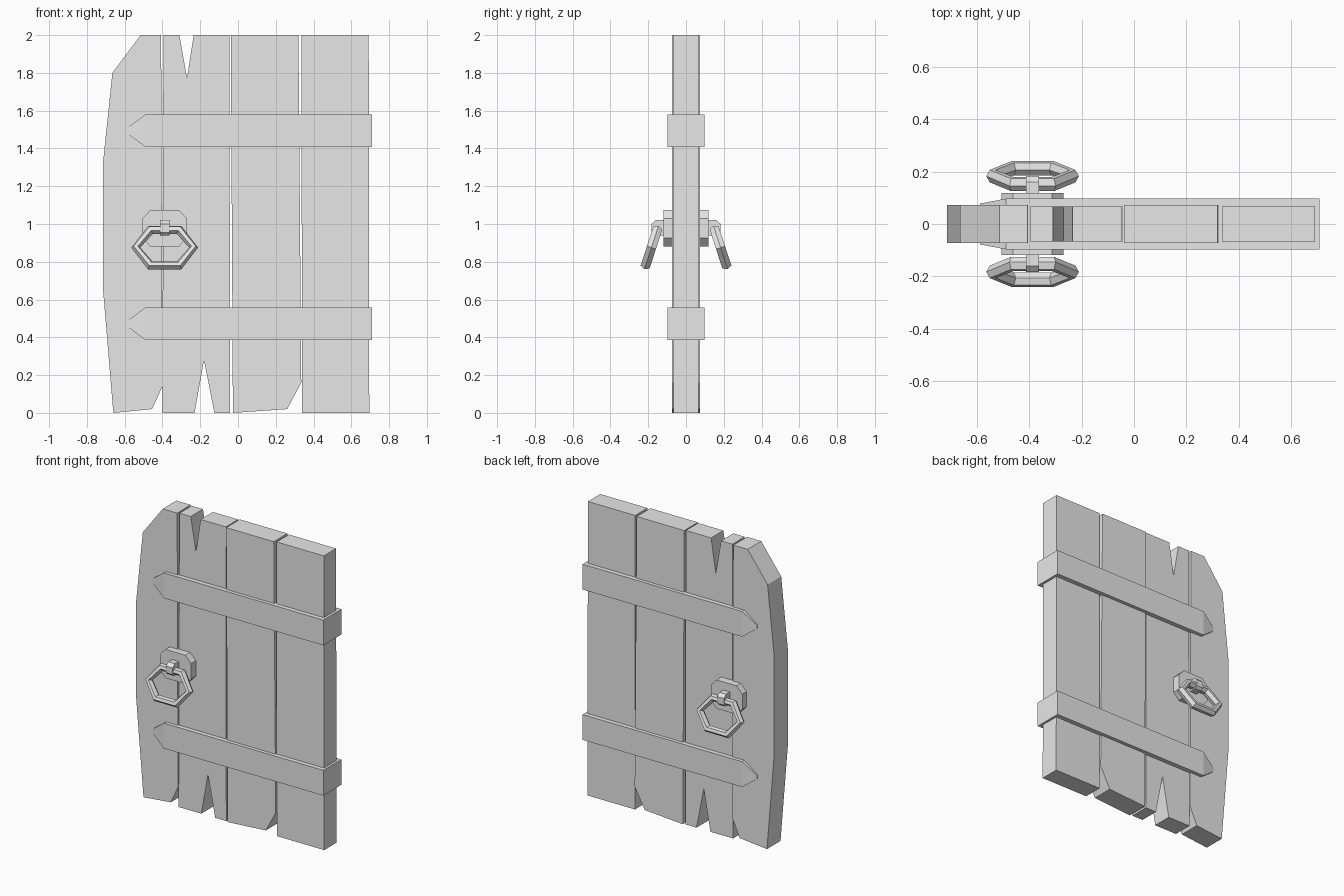
import bpy, bmesh, math

cube = bpy.data.objects.get("Cube")
if cube:
    bpy.data.objects.remove(cube, do_unlink=True)

grey = bpy.data.materials.new("plain_grey")
grey.use_nodes = True
COLOUR = (0.8, 0.8, 0.8, 1)
grey.diffuse_color = COLOUR
grey.node_tree.nodes["Principled BSDF"].inputs["Base Color"].default_value = COLOUR


def finish(name, bm):
    bmesh.ops.recalc_face_normals(bm, faces=bm.faces)
    mesh = bpy.data.meshes.new(name)
    bm.to_mesh(mesh)
    bm.free()
    mesh.materials.append(grey)
    obj = bpy.data.objects.new(name, mesh)
    bpy.context.collection.objects.link(obj)
    return obj


def loft(name, rings, closed=False):
    """Skin a row of equal-length point loops; cap the ends unless closed."""
    bm = bmesh.new()
    loops = [[bm.verts.new(p) for p in ring] for ring in rings]
    pairs = list(zip(loops, loops[1:]))
    if closed:
        pairs.append((loops[-1], loops[0]))
    else:
        bm.faces.new(loops[0])
        bm.faces.new(loops[-1])
    for a, b in pairs:
        for i in range(len(a)):
            j = (i + 1) % len(a)
            bm.faces.new((a[i], a[j], b[j], b[i]))
    return finish(name, bm)


def slab(name, outline, half):
    """Extrude an x-z outline through the door thickness."""
    return loft(name, [[(x, y, z) for x, z in outline] for y in (-half, half)])


# Weathered planks
slab("outer_plank", [(-.66, 0), (-.455, .02), (-.4, .14), (-.407, 2), (-.515, 2),
                     (-.665, 1.8), (-.715, 1.32), (-.715, .66)], .073)
slab("split_plank", [(-.4, 0), (-.23, 0), (-.18, .28), (-.125, 0), (-.042, 0),
                     (-.045, 2), (-.235, 2), (-.27, 1.77), (-.31, 2), (-.395, 2)], .066)
slab("middle_plank", [(-.027, 0), (.26, .02), (.335, .16), (.32, 2), (-.038, 2)], .073)
slab("hinge_plank", [(.338, 0), (.695, 0), (.692, 2), (.337, 2)], .066)

# Straps wrapping the hinge edge, tapering to a point
for name, z in (("lower_strap", .472), ("upper_strap", 1.494)):
    sections = ((-.59, .078, .012), (-.49, .097, .086), (.71, .097, .086))
    loft(name, [[(x, -y, z - h), (x, y, z - h), (x, y, z + h), (x, -y, z + h)]
                for x, y, h in sections])

# Chamfered handle plate running through the door
HX = -.388
slab("handle_plate", [(HX + sx * w, z) for sx, w, z in (
    (-1, .075, .88), (1, .075, .88), (1, .118, .925), (1, .118, 1.03),
    (1, .075, 1.075), (-1, .075, 1.075), (-1, .118, 1.03), (-1, .118, .925))], .118)

# Staple and tilted six-sided ring on each face
TILT = math.radians(18)
SECTION = ((.024, 0), (.011, .025), (-.011, .025), (-.024, 0), (-.011, -.025), (.011, -.025))
for side, s in (("front", -1), ("back", 1)):
    staple = [(.11, 1.02), (.16, 1.02), (.183, 1), (.183, .955), (.168, .94), (.11, .94)]
    loft(side + "_staple", [[(HX + dx, s * y, z) for y, z in staple] for dx in (-.025, .025)])

    rings = []
    for k in range(6):
        a = k * math.pi / 3
        loop = []
        for r, n in SECTION:
            u = (.153 + r) * math.cos(a)
            w = (.117 + r * 1.1) * math.sin(a) * .97
            loop.append((HX + u,
                         s * (.183 - w * math.sin(TILT) + n * math.cos(TILT)),
                         .875 + w * math.cos(TILT) + n * math.sin(TILT)))
        rings.append(loop)
    loft(side + "_ring", rings, closed=True)
